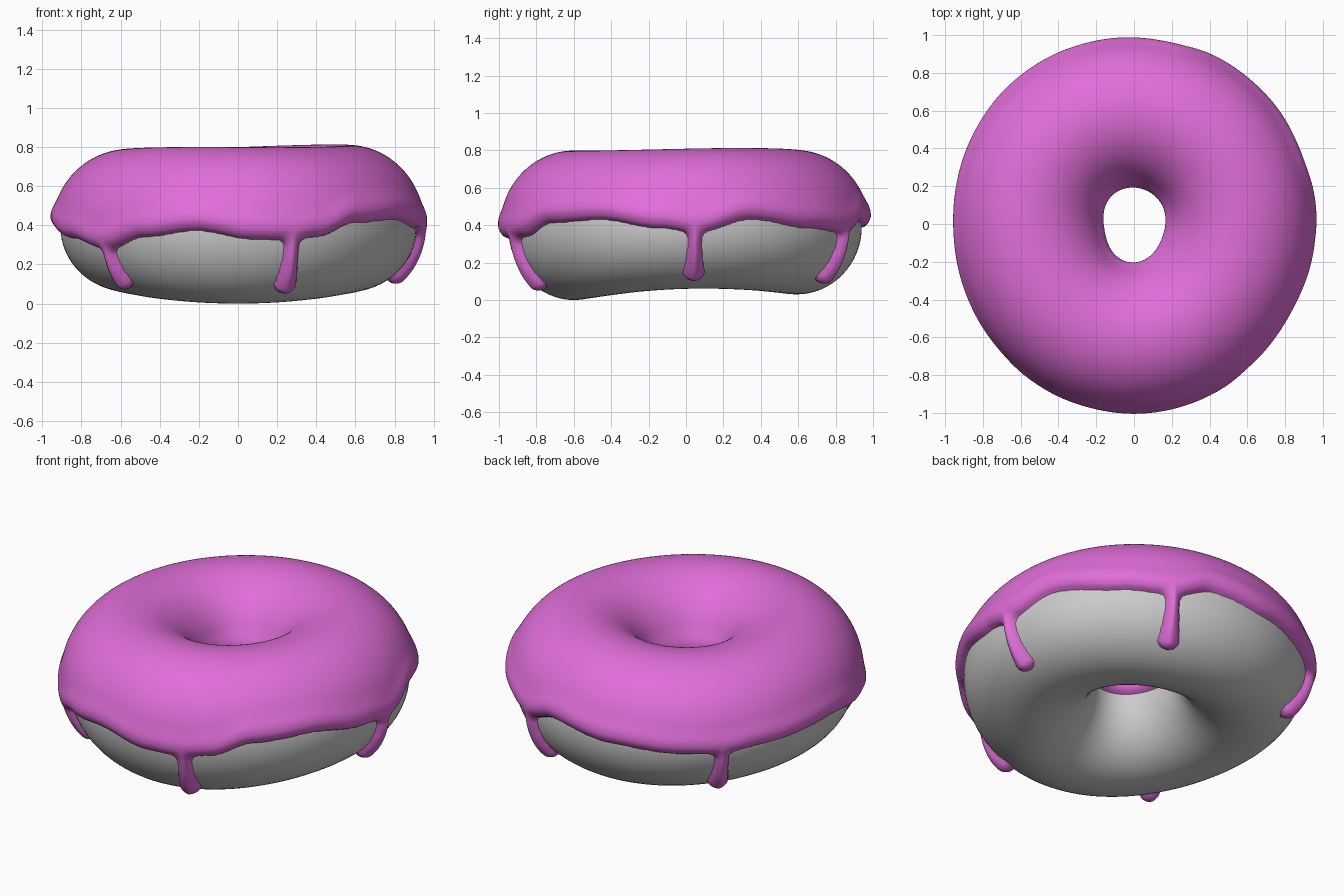
import bpy, math
from math import sin, cos, pi, asin, exp, sqrt, hypot, radians

if "Cube" in bpy.data.objects:
    bpy.data.objects.remove(bpy.data.objects["Cube"])

ZC = 0.39        # height of the ring's middle
MINOR = 0.35     # radial half-width of the dough
ARC = 0.37       # arc length per radian around the section


def material(name, rgb):
    m = bpy.data.materials.new(name)
    m.diffuse_color = (*rgb, 1)
    m.use_nodes = True
    m.node_tree.nodes["Principled BSDF"].inputs["Base Color"].default_value = m.diffuse_color
    return m


def ring_point(t, p, off=0.0):
    """Point on the slightly uneven ring; p = 0 outer side, pi/2 bottom, -pi/2 top."""
    major = 0.5775 - 0.0175 * cos(2 * t) + 0.006 * sin(3 * t + 0.5)
    bottom = 0.0375 + 0.0225 * cos(2 * t) + 0.015 * sin(t)
    top = 0.757 + 0.01 * cos(t) + 0.006 * sin(2 * t)
    half = (ZC - bottom) if sin(p) > 0 else (top - ZC)
    r = major + (MINOR + off) * cos(p)
    return (r * cos(t), r * sin(t), ZC - (half + off) * sin(p))


def build(name, verts, faces, mat):
    me = bpy.data.meshes.new(name)
    me.from_pydata(verts, [], faces)
    me.materials.append(mat)
    me.polygons.foreach_set("use_smooth", [True] * len(me.polygons))
    ob = bpy.data.objects.new(name, me)
    bpy.context.collection.objects.link(ob)
    return ob


# Dough: closed uneven ring
NU, NV = 128, 64
verts = [ring_point(2 * pi * i / NU, 2 * pi * j / NV) for i in range(NU) for j in range(NV)]
faces = [(i * NV + j, i * NV + (j + 1) % NV,
          (i + 1) % NU * NV + (j + 1) % NV, (i + 1) % NU * NV + j)
         for i in range(NU) for j in range(NV)]
build("dough", verts, faces, material("dough grey", (0.6, 0.6, 0.6)))

# Wavy lower rim of the icing: (angle, height)
RIM = [(3, .36), (22, .43), (45, .385), (63, .36), (77, .42), (100, .385), (125, .36),
       (137, .35), (150, .37), (180, .385), (205, .33), (224, .28), (240, .345),
       (257, .375), (275, .335), (287, .33), (295, .345), (310, .415), (330, .43), (352, .385)]
# Drips: (angle, arc length of the tip below the middle)
DRIPS = [(3, .355), (63, .35), (137, .345), (224, .36), (287, .365)]


def rim_arc(deg):
    pts = RIM + [(RIM[0][0] + 360, RIM[0][1])]
    if deg < pts[0][0]:
        deg += 360
    for (a, za), (b, zb) in zip(pts, pts[1:]):
        if a <= deg <= b:
            f = (1 - cos(pi * (deg - a) / (b - a))) / 2
            z = za + (zb - za) * f
            return ARC * asin((ZC - z) / 0.36)


def smooth_max(a, b, k=0.045):
    h = max(k - abs(a - b), 0) / k
    return max(a, b) + h * h * k / 4


def depth(t, p, rim):
    """Distance inside the icing outline on the unrolled surface."""
    v = p * ARC
    d = min(rim - v, (p + 3.1) * ARC)
    if v > -0.1:
        for a, tip in DRIPS:
            da = (t - radians(a) + pi) % (2 * pi) - pi
            if abs(da) < 0.3:
                r_tip, end = 0.055, tip - 0.055
                f = min(max(v / end, 0), 1)
                width = 0.036 + (r_tip - 0.036) * max(0, (f - 0.35) / 0.65) ** 1.5
                x = da * (0.56 + 0.35 * cos(p))
                d = smooth_max(d, width - hypot(x, v - f * end))
    return d


def thickness(d):
    if d <= 0:
        return max(-0.02, d * 1.5)
    f = min(d / 0.045, 1)
    return 0.042 * sqrt(1 - (1 - f) ** 2) + 0.013 * f * exp(-((d - 0.07) / 0.05) ** 2)


# Icing: raised skin following the outline, rounded at its rim
NU, NV = 600, 170
P0, P1 = -3.2, 1.12
verts, depths = [], []
for i in range(NU):
    t = 2 * pi * i / NU
    rim = rim_arc(360 * i / NU)
    for j in range(NV):
        p = P0 + (P1 - P0) * j / (NV - 1)
        d = depth(t, p, rim)
        depths.append(d)
        verts.append(ring_point(t, p, thickness(d)))
faces, used = [], {}
for i in range(NU):
    for j in range(NV - 1):
        n = (i + 1) % NU * NV
        f = (i * NV + j, i * NV + j + 1, n + j + 1, n + j)
        if max(depths[k] for k in f) > -0.012:
            faces.append([used.setdefault(k, len(used)) for k in f])
build("icing", [verts[k] for k in used], faces, material("pink icing", (0.75, 0.155, 0.69)))
